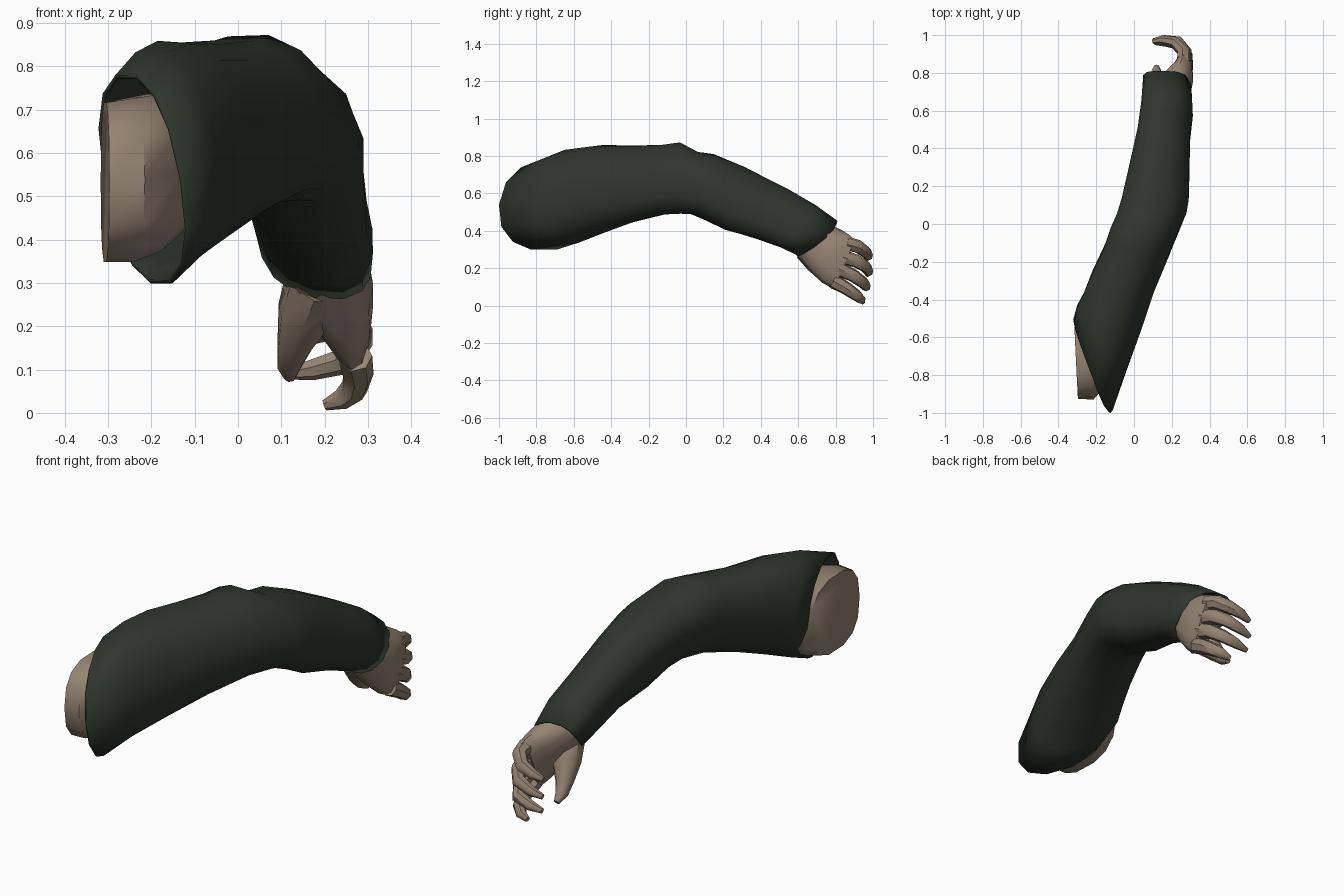
import bpy, bmesh, math, random
from mathutils import Vector

random.seed(4)


def material(name, rgb):
    m = bpy.data.materials.new(name)
    m.diffuse_color = (*rgb, 1)
    return m


CLOTH = material("dark green cloth", (0.027, 0.037, 0.027))
SKIN = material("skin", (0.30, 0.23, 0.168))


def loft(name, rings, mat, caps=(True, True), angle=50):
    """Skin a list of equal-sized point rings into a tube."""
    bm = bmesh.new()
    vs = [[bm.verts.new(p) for p in r] for r in rings]
    n = len(vs[0])
    for a, b in zip(vs, vs[1:]):
        for i in range(n):
            j = (i + 1) % n
            bm.faces.new((a[i], a[j], b[j], b[i]))
    if caps[0]:
        bm.faces.new(vs[0][::-1])
    if caps[1]:
        bm.faces.new(vs[-1])
    bmesh.ops.recalc_face_normals(bm, faces=bm.faces)
    me = bpy.data.meshes.new(name)
    bm.to_mesh(me)
    bm.free()
    me.materials.append(mat)
    ob = bpy.data.objects.new(name, me)
    bpy.context.collection.objects.link(ob)
    bpy.ops.object.select_all(action='DESELECT')
    ob.select_set(True)
    bpy.context.view_layer.objects.active = ob
    bpy.ops.object.shade_smooth_by_angle(angle=math.radians(angle))
    return ob


def section(left, right, top, bottom, shear=0.0, n=14, power=0.88, jitter=0.0):
    """Rounded ring through left/right (x, y) and top/bottom (y, z) points.
    shear slides the top in +x and the bottom in -x."""
    cx, cz = (left[0] + right[0]) / 2, (top[1] + bottom[1]) / 2
    y_side, y_mid = (left[1] + right[1]) / 2, (top[0] + bottom[0]) / 2
    a = Vector((right[0] - left[0], right[1] - left[1], 0)) / 2
    b = Vector((shear * 2, top[0] - bottom[0], top[1] - bottom[1])) / 2
    pts = []
    for i in range(n):
        t = math.tau * i / n + 0.0001
        s, k = math.sin(t), math.cos(t)
        c = Vector((cx, y_side * k * k + y_mid * s * s, cz))
        s = math.copysign(abs(s) ** power, s)
        k = math.copysign(abs(k) ** power, k)
        pts.append(c + (a * k + b * s) * (1 + random.uniform(-jitter, jitter)))
    return pts


def tube(name, path, radii, n=7):
    """Tapered finger along a bent path."""
    pts = [Vector(p) for p in path]
    rings = []
    for i, p in enumerate(pts):
        d = (pts[min(i + 1, len(pts) - 1)] - pts[max(i - 1, 0)]).normalized()
        u = d.cross(Vector((0, 0.6, 0.8))).normalized()
        v = d.cross(u)
        rings.append([p + (u * math.cos(math.tau * k / n) + v * math.sin(math.tau * k / n)) * radii[i]
                      for k in range(n)])
    return loft(name, rings, SKIN)


# sleeve: slanted shoulder hem, bent elbow with a crease, cuff
sleeve_data = [
    ((-0.31, -0.50), (-0.125, -1.0), (-0.71, 0.785), (-0.76, 0.293), -0.042),
    ((-0.30, -0.43), (-0.045, -0.79), (-0.60, 0.835), (-0.62, 0.335), -0.03),
    ((-0.265, -0.36), (0.035, -0.57), (-0.47, 0.86), (-0.46, 0.39), -0.03),
    ((-0.22, -0.25), (0.105, -0.36), (-0.30, 0.857), (-0.30, 0.44), -0.03),
    ((-0.15, -0.10), (0.19, -0.16), (-0.12, 0.865), (-0.12, 0.48), -0.03),
    ((-0.12, -0.02), (0.235, -0.04), (-0.03, 0.877), (-0.03, 0.485), -0.035),
    ((-0.09, 0.05), (0.28, 0.07), (0.06, 0.823), (0.03, 0.483), -0.035),
    ((-0.065, 0.13), (0.288, 0.14), (0.15, 0.81), (0.10, 0.455), -0.035),
    ((-0.025, 0.27), (0.290, 0.27), (0.32, 0.74), (0.21, 0.40), -0.03),
    ((0.02, 0.47), (0.295, 0.48), (0.55, 0.625), (0.38, 0.355), -0.03),
    ((0.04, 0.61), (0.308, 0.62), (0.69, 0.54), (0.50, 0.31), -0.03),
    ((0.055, 0.745), (0.30, 0.745), (0.81, 0.455), (0.60, 0.262), -0.035),
]
rings = [section(*d, jitter=0.0 if i in (0, len(sleeve_data) - 1) else 0.02)
         for i, d in enumerate(sleeve_data)]
sleeve = loft("sleeve", rings, CLOTH, caps=(False, False), angle=60)
shell = sleeve.modifiers.new("thickness", 'SOLIDIFY')
shell.thickness = 0.01
shell.offset = -1

# shoulder stump: flat cap facing -x, turning into the sleeve
loft("shoulder", [section(*d, power=0.8) for d in [
    ((-0.317, -0.51), (-0.297, -0.925), (-0.73, 0.72), (-0.73, 0.345)),
    ((-0.285, -0.47), (-0.215, -0.93), (-0.71, 0.73), (-0.71, 0.345)),
    ((-0.255, -0.43), (-0.135, -0.84), (-0.64, 0.74), (-0.64, 0.37)),
    ((-0.22, -0.38), (-0.06, -0.66), (-0.53, 0.74), (-0.53, 0.43)),
]], SKIN)

# wrist and palm
loft("palm", [section(*d, n=12) for d in [
    ((0.09, 0.60), (0.27, 0.60), (0.68, 0.49), (0.52, 0.33)),
    ((0.095, 0.69), (0.295, 0.69), (0.76, 0.435), (0.595, 0.265)),
    ((0.14, 0.75), (0.312, 0.75), (0.83, 0.405), (0.66, 0.185)),
    ((0.195, 0.80), (0.312, 0.80), (0.87, 0.38), (0.73, 0.12)),
    ((0.225, 0.85), (0.305, 0.85), (0.90, 0.355), (0.79, 0.09)),
]], SKIN)

# four curled fingers
fingers = {
    "index_finger": [(0.265, 0.86, 0.33), (0.26, 0.92, 0.315), (0.215, 0.962, 0.285), (0.15, 0.975, 0.265), (0.10, 0.967, 0.25)],
    "middle_finger": [(0.27, 0.84, 0.26), (0.27, 0.915, 0.235), (0.235, 0.963, 0.205), (0.16, 0.976, 0.18), (0.10, 0.97, 0.165)],
    "ring_finger": [(0.27, 0.82, 0.195), (0.275, 0.895, 0.16), (0.245, 0.95, 0.12), (0.17, 0.963, 0.10), (0.11, 0.96, 0.09)],
    "little_finger": [(0.27, 0.79, 0.13), (0.277, 0.86, 0.09), (0.268, 0.91, 0.055), (0.24, 0.937, 0.032), (0.20, 0.945, 0.018)],
}
for name, path in fingers.items():
    tube(name, path, [0.04, 0.036, 0.032, 0.025, 0.013])

# thumb with a thick base
tube("thumb", [(0.185, 0.66, 0.30), (0.155, 0.71, 0.225), (0.13, 0.76, 0.155), (0.118, 0.80, 0.11), (0.12, 0.835, 0.082)],
     [0.08, 0.068, 0.043, 0.03, 0.014])
